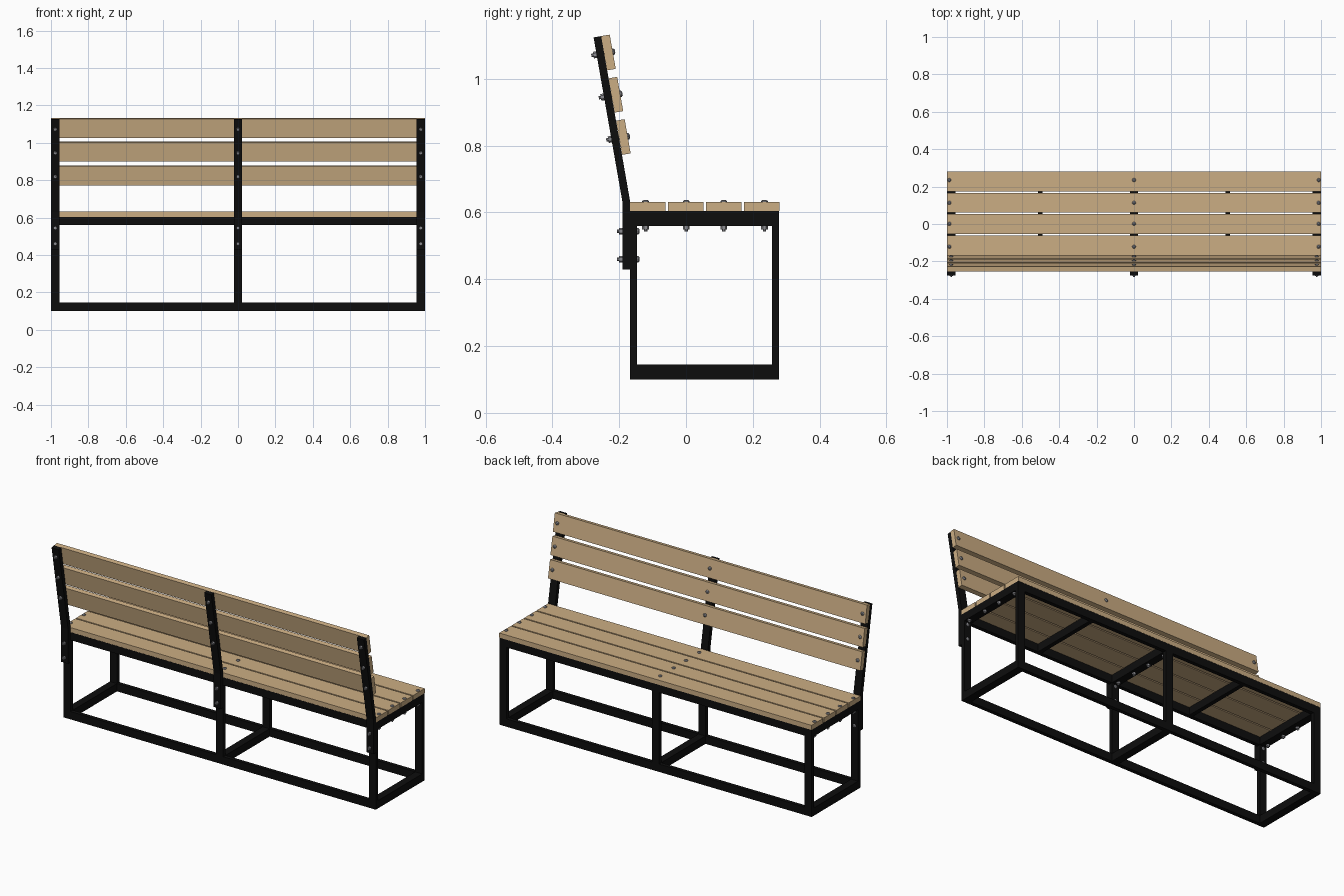
import bpy, bmesh, math
from mathutils import Vector, Matrix

old = bpy.data.objects.get("Cube")
if old:
    bpy.data.objects.remove(old, do_unlink=True)


def material(name, rgb, rough):
    m = bpy.data.materials.new(name)
    m.use_nodes = True
    m.diffuse_color = (*rgb, 1)
    bsdf = m.node_tree.nodes["Principled BSDF"]
    bsdf.inputs["Base Color"].default_value = (*rgb, 1)
    bsdf.inputs["Roughness"].default_value = rough
    return m


WOOD = material("light wood", (0.60, 0.42, 0.23), 0.7)
STEEL = material("black steel", (0.004, 0.004, 0.004), 0.6)
ZINC = material("grey zinc", (0.27, 0.27, 0.29), 0.5)


def finish(name, bm, mat):
    bmesh.ops.recalc_face_normals(bm, faces=bm.faces)
    me = bpy.data.meshes.new(name)
    bm.to_mesh(me)
    bm.free()
    me.materials.append(mat)
    ob = bpy.data.objects.new(name, me)
    bpy.context.collection.objects.link(ob)
    return ob


def box(name, x, y, z, mat):
    """Box from (min, max) pairs."""
    bm = bmesh.new()
    centre = Vector([sum(p) / 2 for p in (x, y, z)])
    size = [p[1] - p[0] for p in (x, y, z)]
    bmesh.ops.create_cube(bm, size=1, matrix=Matrix.Translation(centre) @ Matrix.Diagonal((*size, 1)))
    return finish(name, bm, mat)


def extrude_x(name, profile, x0, x1, mat):
    """Extrude a (y, z) outline along x."""
    bm = bmesh.new()
    face = bm.faces.new([bm.verts.new((x0, y, z)) for y, z in profile])
    ext = bmesh.ops.extrude_face_region(bm, geom=[face])
    moved = [v for v in ext["geom"] if isinstance(v, bmesh.types.BMVert)]
    bmesh.ops.translate(bm, verts=moved, vec=(x1 - x0, 0, 0))
    return finish(name, bm, mat)


def bolt(name, head, tail):
    """Domed head at one surface, hex nut and thread end at the other."""
    axis = (tail - head).normalized()
    turn = axis.to_track_quat('Z', 'Y').to_matrix().to_4x4()
    bm = bmesh.new()

    def cone(start, r1, r2, depth, sides):
        bmesh.ops.create_cone(bm, cap_ends=True, segments=sides, radius1=r1, radius2=r2, depth=depth,
                              matrix=Matrix.Translation(start + axis * depth / 2) @ turn)
    cone(head - axis * 0.003, 0.010, 0.010, 0.003, 12)
    cone(head - axis * 0.007, 0.005, 0.010, 0.004, 12)
    cone(tail, 0.010, 0.010, 0.010, 6)
    cone(head, 0.005, 0.005, (tail - head).length + 0.016, 10)
    finish(name, bm, ZINC)


# Main dimensions
W, T = 0.045, 0.022
BACK, FRONT = -0.168, 0.279
FLOOR, RAIL_TOP, SEAT_TOP = 0.10, 0.604, 0.631
STATIONS = {"right": -1 + W / 2, "middle": 0, "left": 1 - W / 2}

# Long rails at the floor and under the seat
for side, y in (("back", (BACK, BACK + T)), ("front", (FRONT - T, FRONT))):
    box(side + "_floor_rail", (-1, 1), y, (FLOOR, FLOOR + W), STEEL)
    box(side + "_seat_rail", (-1, 1), y, (RAIL_TOP - W, RAIL_TOP), STEEL)

# Three leg frames: posts and cross rails
for label, x in STATIONS.items():
    span = (x - W / 2, x + W / 2)
    for side, y in (("back", (BACK, BACK + T)), ("front", (FRONT - T, FRONT))):
        box(f"{label}_{side}_leg", span, y, (FLOOR + W, RAIL_TOP - W), STEEL)
    inner = (BACK + T, FRONT - T)
    box(label + "_floor_cross_rail", span, inner, (FLOOR, FLOOR + W), STEEL)
    box(label + "_seat_cross_rail", span, inner, (RAIL_TOP - W, RAIL_TOP), STEEL)

# Slim seat bearers between the frames
for label, x in (("right", -0.5), ("left", 0.5)):
    box(label + "_seat_bearer", (x - 0.012, x + 0.012), (BACK + T, FRONT - T),
        (RAIL_TOP - W, RAIL_TOP), STEEL)

# Leaning directions of the backrest
lean = math.radians(10)
up = Vector((0, -math.sin(lean), math.cos(lean)))
out = Vector((0, math.cos(lean), math.sin(lean)))
top = Vector((0, -0.254, 1.128))
THICK = 0.026

# Bent backrest supports
rear_top = top - out * 0.023
support = [(BACK - T, 0.43), (BACK, 0.43), (BACK, 0.637), (top.y, top.z),
           (rear_top.y, rear_top.z), (BACK - T, 0.63)]
for label, x in STATIONS.items():
    extrude_x(label + "_back_support", support, x - W / 2, x + W / 2, STEEL)
    for i, z in enumerate((0.46, 0.544)):
        bolt(f"{label}_support_bolt_{i + 1}", Vector((x, BACK + T, z)), Vector((x, BACK - T, z)))

# Backrest slats and their bolts
for i in range(3):
    high = top - up * 0.1285 * i
    low = high - up * 0.104
    corners = [low, low + out * THICK, high + out * THICK, high]
    extrude_x(f"back_slat_{i + 1}", [(c.y, c.z) for c in corners], -1, 1, WOOD)
    mid = (high + low) / 2
    for label, x in STATIONS.items():
        across = Vector((x, 0, 0)) + mid
        bolt(f"{label}_back_bolt_{i + 1}", across + out * THICK, across - out * 0.023)

# Seat slats and their bolts
for i in range(4):
    y = -0.114 + 0.1137 * i
    box(f"seat_slat_{i + 1}", (-1, 1), (y - 0.053, y + 0.053), (RAIL_TOP, SEAT_TOP), WOOD)
    bolt_y = (-0.121, 0.001, 0.113, 0.235)[i]
    for label, x in STATIONS.items():
        bx = x * 1.01
        bolt(f"{label}_seat_bolt_{i + 1}", Vector((bx, bolt_y, SEAT_TOP)),
             Vector((bx, bolt_y, RAIL_TOP - W)))
